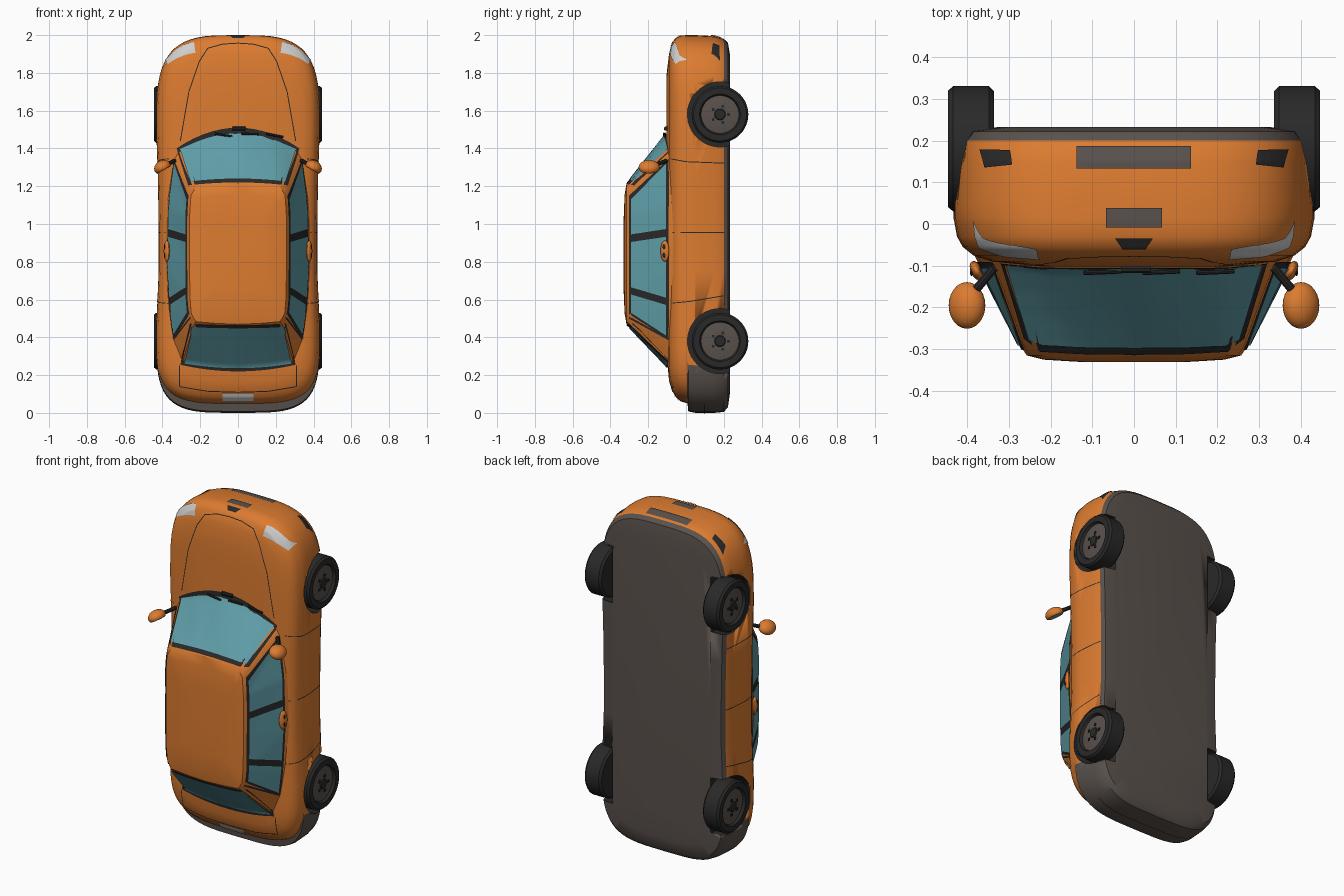
import bpy, bmesh, math
from mathutils import Vector, Matrix
from mathutils.bvhtree import BVHTree

if "Cube" in bpy.data.objects:
    bpy.data.objects.remove(bpy.data.objects["Cube"])


def material(name, rgb):
    m = bpy.data.materials.new(name)
    m.diffuse_color = (*rgb, 1)
    m.use_nodes = True
    m.node_tree.nodes["Principled BSDF"].inputs["Base Color"].default_value = m.diffuse_color
    return m


ORANGE = material("orange paint", (0.72, 0.20, 0.03))
TRIM = material("brown grey trim", (0.10, 0.082, 0.072))
BLACK = material("black rubber", (0.022, 0.022, 0.022))
GLASS = material("teal glass", (0.115, 0.34, 0.39))
LIGHT = material("pale grey", (0.62, 0.62, 0.62))


def finish(name, bm, mats, angle=35):
    me = bpy.data.meshes.new(name)
    bm.to_mesh(me)
    bm.free()
    for m in mats:
        me.materials.append(m)
    ob = bpy.data.objects.new(name, me)
    bpy.context.collection.objects.link(ob)
    bpy.ops.object.select_all(action='DESELECT')
    ob.select_set(True)
    bpy.context.view_layer.objects.active = ob
    bpy.ops.object.shade_smooth_by_angle(angle=math.radians(angle))
    return ob


def loft(rings, bm=None, mat=None):
    """Skin closed rings of points and cap both ends; mat(face, row) picks the colour."""
    bm = bm or bmesh.new()
    rows = [[bm.verts.new(p) for p in r] for r in rings]
    new = []
    for k, (a, b) in enumerate(zip(rows, rows[1:])):
        for i in range(len(a)):
            j = (i + 1) % len(a)
            new.append((bm.faces.new((a[i], a[j], b[j], b[i])), k))
    new += [(bm.faces.new(rows[0]), 0), (bm.faces.new(rows[-1]), len(rows) - 2)]
    bmesh.ops.recalc_face_normals(bm, faces=[f for f, _ in new])
    if mat:
        for f, k in new:
            f.material_index = mat(f, k)
    return bm


# Lower body: rounded plan outlines stacked from floor to bonnet
def outline(y, w, front, rear, q=16):
    half = []
    for i in range(q + 1):
        t = math.pi / 2 * (1 - i / q)
        half.append((w * max(math.cos(t), 0) ** (2 / 3.5), 1.5 + (front - 1.5) * math.sin(t) ** (2 / 3.5)))
    half[0] = (0, front)
    half += [(w * 0.98, 1.25), (w * 0.97, 1.0), (w * 0.97, 0.75)]
    for i in range(q + 1):
        t = math.pi / 2 * i / q
        half.append((w * max(math.cos(t), 0) ** 0.5, 0.45 - (0.45 - rear) * math.sin(t) ** 0.5))
    half[-1] = (0, rear)
    return [(x, y, z) for x, z in half] + [(-x, y, z) for x, z in half[-2:0:-1]]


layers = [(0.232, 0.33, 1.90, 0.10), (0.222, 0.40, 1.96, 0.03), (0.20, 0.413, 1.98, 0.005),
          (0.15, 0.424, 1.995, 0), (0.05, 0.433, 2.0, 0), (0.012, 0.432, 2.0, 0.008),
          (0.008, 0.431, 2.0, 0.05), (-0.03, 0.424, 1.998, 0.062), (-0.055, 0.41, 1.985, 0.085),
          (-0.075, 0.385, 1.96, 0.12), (-0.09, 0.34, 1.90, 0.17), (-0.102, 0.22, 1.80, 0.30)]


def body_colour(f, k):
    c = f.calc_center_median()
    return 1 if c.y > 0.2 or (c.y > 0.009 and c.z < 0.27) else 0


body_bm = loft([outline(*l) for l in layers], mat=body_colour)
# Cabin: base outline ruled up to the roof outline, then a soft crown
base = [(0, 1.52), (0.17, 1.49), (0.31, 1.42), (0.345, 1.36), (0.378, 1.1), (0.385, 0.8),
        (0.37, 0.55), (0.35, 0.38), (0.30, 0.25), (0.16, 0.225), (0, 0.215)]
roof = [(0, 1.235), (0.13, 1.23), (0.235, 1.215), (0.262, 1.17), (0.27, 1.05), (0.27, 0.8),
        (0.268, 0.6), (0.26, 0.51), (0.235, 0.465), (0.12, 0.455), (0, 0.45)]


def cabin_ring(pts, y, s=1.0):
    half = [(x * s, y, 0.83 + (z - 0.83) * s) for x, z in pts]
    return half + [(-x, y, z) for x, y, z in half[-2:0:-1]]


cabin_bm = loft([cabin_ring(base, -0.07), cabin_ring(roof, -0.295), cabin_ring(roof, -0.315, 0.95),
                 cabin_ring(roof, -0.325, 0.8), cabin_ring(roof, -0.33, 0.5)])
trees = [BVHTree.FromBMesh(b) for b in (body_bm, cabin_bm)]
body = finish("car_body", body_bm, [ORANGE, TRIM])
finish("cabin", cabin_bm, [ORANGE])

# Wheel arches cut out of the body
cut = bmesh.new()
for side in (-1, 1):
    for z in (0.38, 1.58):
        bmesh.ops.create_cone(cut, cap_ends=True, segments=48, radius1=0.172, radius2=0.172, depth=0.2,
                              matrix=Matrix.Translation((side * 0.425, 0.18, z)) @ Matrix.Rotation(math.pi / 2, 4, 'Y'))
cutter = finish("arch_cutter", cut, [BLACK])
cutter.hide_render = True
bpy.context.view_layer.objects.active = body
mod = body.modifiers.new("arches", 'BOOLEAN')
mod.operation, mod.solver, mod.object = 'DIFFERENCE', 'EXACT', cutter
mod.material_mode = 'TRANSFER'
bpy.ops.object.modifier_apply(modifier=mod.name)
bpy.data.objects.remove(cutter)

# Thin plates projected on the bodywork from one direction
VIEWS = {'top': (Vector((0, 1, 0)), lambda a, b: Vector((a, -3, b))),
         'side': (Vector((-1, 0, 0)), lambda a, b: Vector((3, a, b))),
         'nose': (Vector((0, 0, -1)), lambda a, b: Vector((a, b, 4))),
         'tail': (Vector((0, 0, 1)), lambda a, b: Vector((a, b, -2)))}


def plate(name, mat, view, quads, off=0.004, bow=(0, 0), mirror=False, n=14):
    ray, start = VIEWS[view]
    bm = bmesh.new()
    for q in quads:
        p = [Vector(c) for c in q]
        grid = {}
        for i in range(n + 1):
            for j in range(n + 1):
                u, v = i / n, j / n
                c = p[0].lerp(p[1], u).lerp(p[3].lerp(p[2], u), v)
                c.y += (bow[0] * (1 - v) + bow[1] * v) * (1 - (2 * u - 1) ** 2)
                hits = [h for h in (t.ray_cast(start(*c), ray) for t in trees) if h[0]]
                if hits:
                    h = min(hits, key=lambda h: h[3])
                    grid[i, j] = h[0] + h[1] * off
        for s in ((1, -1) if mirror else (1,)):
            vs = {k: bm.verts.new((g.x * s, g.y, g.z)) for k, g in grid.items()}
            d = Vector((ray.x * s, ray.y, ray.z))
            for i in range(n):
                for j in range(n):
                    ks = [(i, j), (i + 1, j), (i + 1, j + 1), (i, j + 1)]
                    if all(k in vs for k in ks):
                        f = bm.faces.new([vs[k] for k in ks])
                        f.normal_update()
                        if f.normal.dot(d) > 0:
                            f.normal_flip()
    return finish(name, bm, [mat])


def rect(x0, x1, y0, y1):
    return [(x0, y0), (x1, y0), (x1, y1), (x0, y1)]


def seam(name, view, pts, mirror=True, w=0.0025):
    quads = []
    for a, b in zip(pts, pts[1:]):
        a, b = Vector(a), Vector(b)
        s = Vector((a.y - b.y, b.x - a.x)).normalized() * w
        quads.append([a - s, b - s, b + s, a + s])
    plate(name, BLACK, view, quads, 0.002, mirror=mirror, n=6)


# Windows with black surrounds
plate("windscreen_frame", BLACK, 'top', [[(-.325, 1.40), (.325, 1.40), (.262, 1.203), (-.262, 1.203)]], .003, (.11, .015))
plate("windscreen", GLASS, 'top', [[(-.303, 1.395), (.303, 1.395), (.248, 1.222), (-.248, 1.222)]], .006, (.085, .015))
plate("rear_window_frame", BLACK, 'top', [[(-.305, .255), (.305, .255), (.252, .475), (-.252, .475)]], .003, (-.035, -.008))
plate("rear_window", GLASS, 'top', [[(-.283, .262), (.283, .262), (.24, .458), (-.24, .458)]], .006, (-.025, -.006))
plate("side_window_frames", BLACK, 'side', [[(-.09, 1.345), (-.09, .385), (-.30, .50), (-.30, 1.15)]], .003, mirror=True)
plate("side_windows", GLASS, 'side', [[(-.103, 1.32), (-.103, .973), (-.288, .945), (-.288, 1.13)],
                                     [(-.103, .932), (-.103, .61), (-.288, .665), (-.288, .905)],
                                     [(-.103, .572), (-.103, .41), (-.288, .53), (-.288, .627)]], .006, mirror=True)
# Lamps, grilles and plates
plate("headlights", LIGHT, 'top', [[(.225, 1.905), (.37, 1.845), (.382, 1.868), (.232, 1.962)]], .004, (.012, .018), True)
plate("fog_lights", BLACK, 'nose', [[(.29, .142), (.355, .135), (.367, .178), (.295, .176)]], .004, mirror=True)
plate("lower_grille", TRIM, 'nose', [rect(-.138, .136, .133, .186)])
plate("front_plate", TRIM, 'nose', [rect(-.067, .067, -.008, .038)])
plate("nose_grille", BLACK, 'nose', [[(-.045, -.033), (.045, -.033), (.028, -.058), (-.028, -.058)]])
plate("rear_plate", LIGHT, 'tail', [rect(-.082, .082, -.065, -.025)])
# Panel gaps
seam("bonnet_seam", 'top', [(.305, 1.44), (.26, 1.7), (.205, 1.86), (.16, 1.93), (.08, 1.952), (0, 1.957)])
seam("boot_seam", 'top', [(.31, .25), (.31, .14), (.16, .115), (0, .11)])
seam("front_door_gap", 'side', [(-.08, 1.345), (0, 1.33), (.2, 1.322)])
seam("middle_door_gap", 'side', [(-.07, .955), (.2, .955)])
seam("rear_door_gap", 'side', [(-.08, .58), (.02, .59), (.2, .62)])

# Wheels: turned tyre, rim and hub
profile = [(.05, .335), (.138, .335), (.15, .347), (.15, .433), (.14, .445), (.108, .445), (.10, .43),
           (.06, .436), (.03, .436), (.026, .442), (.01, .442)]
for side, sn in ((-1, "left"), (1, "right")):
    for z, zn in ((.38, "rear"), (1.58, "front")):
        rings = [[(side * x, .18 + r * math.cos(t), z + r * math.sin(t))
                  for t in (math.tau * i / 48 for i in range(48))] for r, x in profile]
        bm = loft(rings, mat=lambda f, k: 1 if k in (6, 7) else 0)
        for i in range(5):  # wheel bolts
            t = math.tau * i / 5
            bmesh.ops.create_cube(bm, size=0.014, matrix=Matrix.Translation(
                (side * .434, .18 + .045 * math.cos(t), z + .045 * math.sin(t))))
        finish(zn + "_wheel_" + sn, bm, [BLACK, TRIM])


def rod(bm, a, b, r):
    a, b = Vector(a), Vector(b)
    bmesh.ops.create_cone(bm, cap_ends=True, segments=10, radius1=r, radius2=r, depth=(b - a).length,
                          matrix=Matrix.Translation((a + b) / 2) @ (b - a).to_track_quat('Z', 'Y').to_matrix().to_4x4())


for side, sn in ((-1, "left"), (1, "right")):
    # Door mirror: shell flattened on its rear side, which carries the glass
    bm = bmesh.new()
    bmesh.ops.create_uvsphere(bm, u_segments=24, v_segments=16, radius=1)
    for v in bm.verts:
        v.co.z = max(v.co.z, -0.45)
    for f in bm.faces:
        f.material_index = 1 if all(v.co.z < -0.44 for v in f.verts) else 0
    bm.transform(Matrix.Translation((side * .40, -.195, 1.30)) @ Matrix.Rotation(side * .5, 4, 'Y')
                 @ Matrix.Diagonal((.046, .056, .036, 1)))
    finish("door_mirror_" + sn, bm, [ORANGE, GLASS])
    bm = bmesh.new()
    rod(bm, (side * .335, -.105, 1.335), (side * .385, -.165, 1.31), .011)
    finish("mirror_arm_" + sn, bm, [BLACK])
    # Door handle with dark recesses
    bm = bmesh.new()
    bmesh.ops.create_uvsphere(bm, u_segments=16, v_segments=10, radius=1, matrix=Matrix.Translation(
        (side * .377, -.112, .857)) @ Matrix.Rotation(side * -.45, 4, 'Z') @ Matrix.Diagonal((.014, .025, .056, 1)))
    finish("door_handle_" + sn, bm, [ORANGE])
    bm = bmesh.new()
    for z in (.835, .88):
        bmesh.ops.create_uvsphere(bm, u_segments=10, v_segments=8, radius=1, matrix=Matrix.Translation(
            (side * .389, -.116, z)) @ Matrix.Diagonal((.004, .009, .012, 1)))
    finish("handle_recess_" + sn, bm, [BLACK])

# Wipers along the foot of the windscreen
bm = bmesh.new()
for x in (-.12, .02, .15):
    rod(bm, (x, -.117, 1.478), (x + .09, -.113, 1.478 - abs(x) * .12), .006)
rod(bm, (-.03, -.107, 1.505), (.04, -.107, 1.505), .011)
finish("wipers", bm, [BLACK])
# Slim bumper groove
plate("bumper_groove", BLACK, 'tail', [rect(-.33, .33, .095, .101)], .002)
